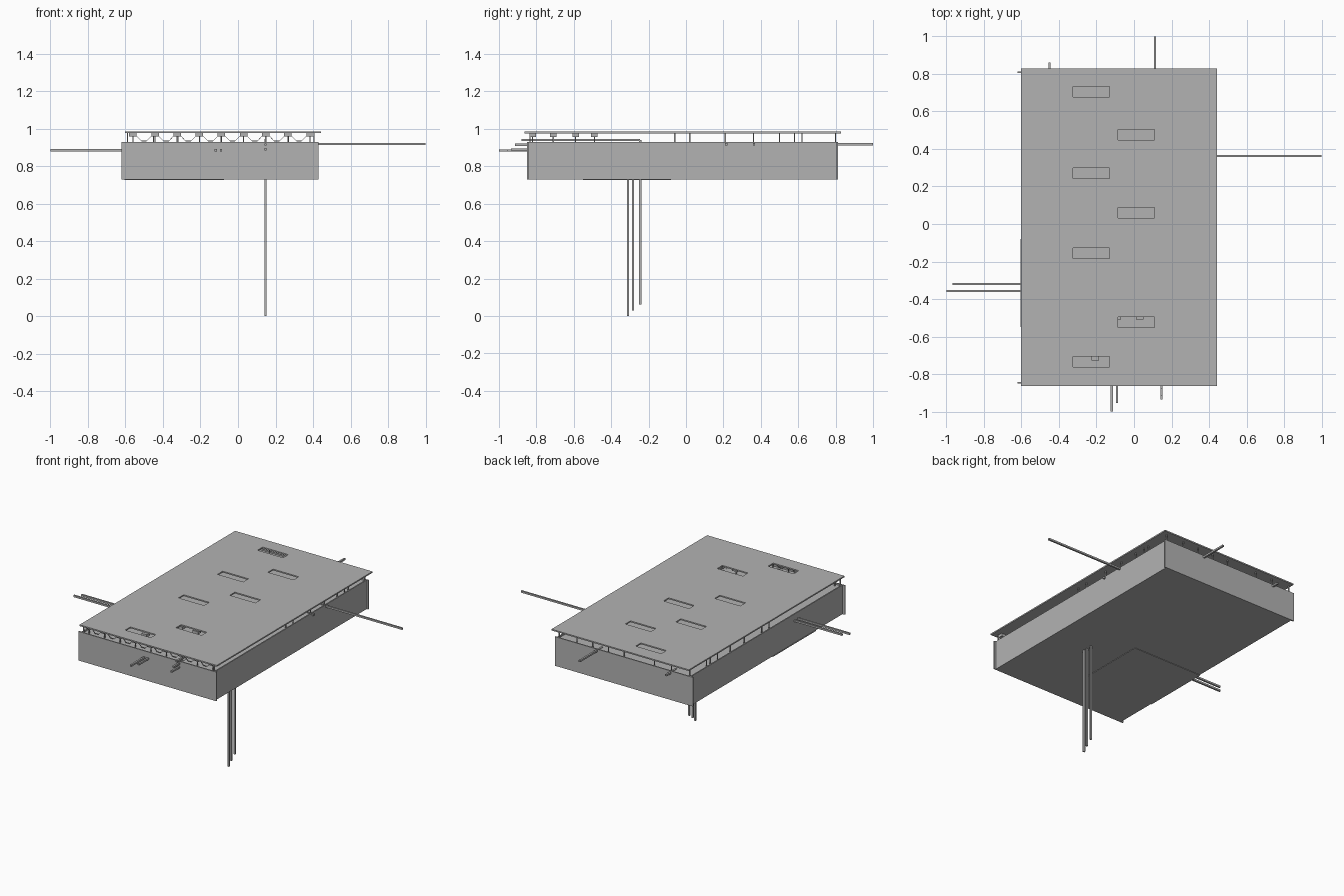
import bpy
import bmesh
from mathutils import Vector

old = bpy.data.objects.get("Cube")
if old:
    bpy.data.objects.remove(old, do_unlink=True)

grey = bpy.data.materials.new("plain_grey")
grey.use_nodes = True
COLOUR = (0.45, 0.45, 0.45, 1)
grey.diffuse_color = COLOUR
grey.node_tree.nodes["Principled BSDF"].inputs["Base Color"].default_value = COLOUR


def finish(name, bm):
    bmesh.ops.recalc_face_normals(bm, faces=bm.faces)
    mesh = bpy.data.meshes.new(name)
    bm.to_mesh(mesh)
    bm.free()
    obj = bpy.data.objects.new(name, mesh)
    obj.data.materials.append(grey)
    bpy.context.collection.objects.link(obj)
    return obj


def add_box(bm, x, y, z):
    """Add a box given as (low, high) pairs."""
    verts = bmesh.ops.create_cube(bm, size=1)["verts"]
    for v in verts:
        v.co = Vector([a + (b - a) * (c + 0.5) for (a, b), c in zip((x, y, z), v.co)])


def box(name, x, y, z):
    bm = bmesh.new()
    add_box(bm, x, y, z)
    return finish(name, bm)


def pipe(name, start, end, r=0.006):
    """Square pipe along one axis."""
    spans = []
    for a, b in zip(start, end):
        spans.append((min(a, b), max(a, b)) if abs(a - b) > 0.001 else (a - r, a + r))
    return box(name, *spans)


FLOOR, WALL_TOP, ROOF_LOW, ROOF_TOP = 0.73, 0.93, 0.976, 0.985
DECK = 0.92

# Enclosure: inset core with wider end walls
box("core_block", (-0.6, 0.415), (-0.842, 0.805), (FLOOR, DECK))
for name, y in (("front_wall", -0.85), ("back_wall", 0.804)):
    box(name, (-0.62, 0.43), (y, y + 0.008), (FLOOR, WALL_TOP))
for name, x in (("right_wall", -0.603), ("left_wall", 0.41)):
    box(name, (x, x + 0.008), (-0.845, 0.808), (FLOOR, WALL_TOP))
box("floor_plate", (-0.606, -0.075), (-0.55, -0.08), (FLOOR - 0.003, FLOOR + 0.002))

# Roof slab, gridded so that the slots are left open
slots = [(-0.325, -0.13, y) for y in (0.705, 0.27, -0.155, -0.735)]
slots += [(-0.085, 0.11, y) for y in (0.475, 0.06, -0.525)]
HALF = 0.028
xs = sorted({-0.603, 0.443} | {s[0] for s in slots} | {s[1] for s in slots})
ys = sorted({-0.863, 0.83} | {s[2] + d for s in slots for d in (-HALF, HALF)})
bm = bmesh.new()
grid = [[bm.verts.new((x, y, ROOF_LOW)) for y in ys] for x in xs]
for i in range(len(xs) - 1):
    for j in range(len(ys) - 1):
        mx, my = (xs[i] + xs[i + 1]) / 2, (ys[j] + ys[j + 1]) / 2
        if not any(a < mx < b and abs(my - c) < HALF for a, b, c in slots):
            bm.faces.new((grid[i][j], grid[i + 1][j], grid[i + 1][j + 1], grid[i][j + 1]))
# merge coplanar cells, then thicken
bmesh.ops.dissolve_limit(bm, angle_limit=0.01, verts=bm.verts, edges=bm.edges)
solid = bmesh.ops.extrude_face_region(bm, geom=bm.faces[:])
for item in solid["geom"]:
    if isinstance(item, bmesh.types.BMVert):
        item.co.z = ROOF_TOP
finish("roof_slab", bm)

# Thin posts holding the roof
bm = bmesh.new()
W = 0.003
for y in (-0.835, -0.06, 0.02, 0.21, 0.36, 0.5, 0.58, 0.62, 0.8):
    for x in (-0.59, 0.405):
        add_box(bm, (x - W, x + W), (y - W, y + W), (DECK, ROOF_LOW))
for x in (-0.45, -0.32, -0.09, 0.03, 0.15, 0.27):
    add_box(bm, (x - W, x + W), (0.8 - W, 0.8 + W), (DECK, ROOF_LOW))
finish("roof_posts", bm)

# Hanger blocks under the roof near the front, with sagging ties between them
blocks = bmesh.new()
ties = bmesh.new()
PITCH = 0.118
for row, y in enumerate((-0.82, -0.71, -0.59, -0.49)):
    for i in range(9):
        x = -0.56 + PITCH * i
        if row and not 2 < i < 8:
            continue
        add_box(blocks, (x - 0.02, x + 0.02), (y - 0.018, y + 0.018), (0.957, ROOF_LOW))
        add_box(blocks, (x - W, x + W), (y - W, y + W), (DECK, 0.957))
        if i < 8 and row == 0:
            path = [(0.02, 0.96), (0.045, 0.934), (PITCH - 0.045, 0.934), (PITCH - 0.02, 0.96)]
            for (a, za), (b, zb) in zip(path, path[1:]):
                ring = [ties.verts.new((x + d, y + s, z + h))
                        for d, z in ((a, za), (b, zb))
                        for s, h in ((-W, -W / 2), (W, -W / 2), (W, W / 2), (-W, W / 2))]
                for k in range(4):
                    n = (k + 1) % 4
                    ties.faces.new((ring[k], ring[n], ring[n + 4], ring[k + 4]))
                ties.faces.new(ring[:4])
                ties.faces.new(ring[4:])
finish("hanger_blocks", blocks)
finish("sagging_ties", ties)

# Front pipes
pipe("front_pipe_long", (-0.118, -1.0, 0.885), (-0.118, -0.8, 0.885))
pipe("front_pipe_short", (-0.09, -0.955, 0.885), (-0.09, -0.8, 0.885))

# Drop pipes: each runs back above the deck, then down through the floor
for n, (y, bottom, front, z) in enumerate(((-0.31, 0.0, -0.935, 0.89),
                                           (-0.283, 0.03, -0.915, 0.915),
                                           (-0.245, 0.06, -0.88, 0.94))):
    pipe(f"drop_pipe_{n + 1}", (0.147, y, bottom), (0.147, y, z))
    pipe(f"drop_feed_{n + 1}", (0.147, front, z), (0.147, y, z))

# Side and back pipes
pipe("right_pipe_long", (-1.0, -0.357, 0.885), (-0.55, -0.357, 0.885))
pipe("right_pipe_short", (-0.968, -0.32, 0.885), (-0.55, -0.32, 0.885))
pipe("left_pipe", (0.38, 0.363, 0.918), (1.0, 0.363, 0.918))
pipe("left_stub", (0.38, 0.215, 0.918), (0.43, 0.215, 0.918))
pipe("back_pipe", (0.112, 0.75, 0.918), (0.112, 1.0, 0.918))
pipe("back_stub", (-0.45, 0.75, 0.918), (-0.45, 0.86, 0.918))
